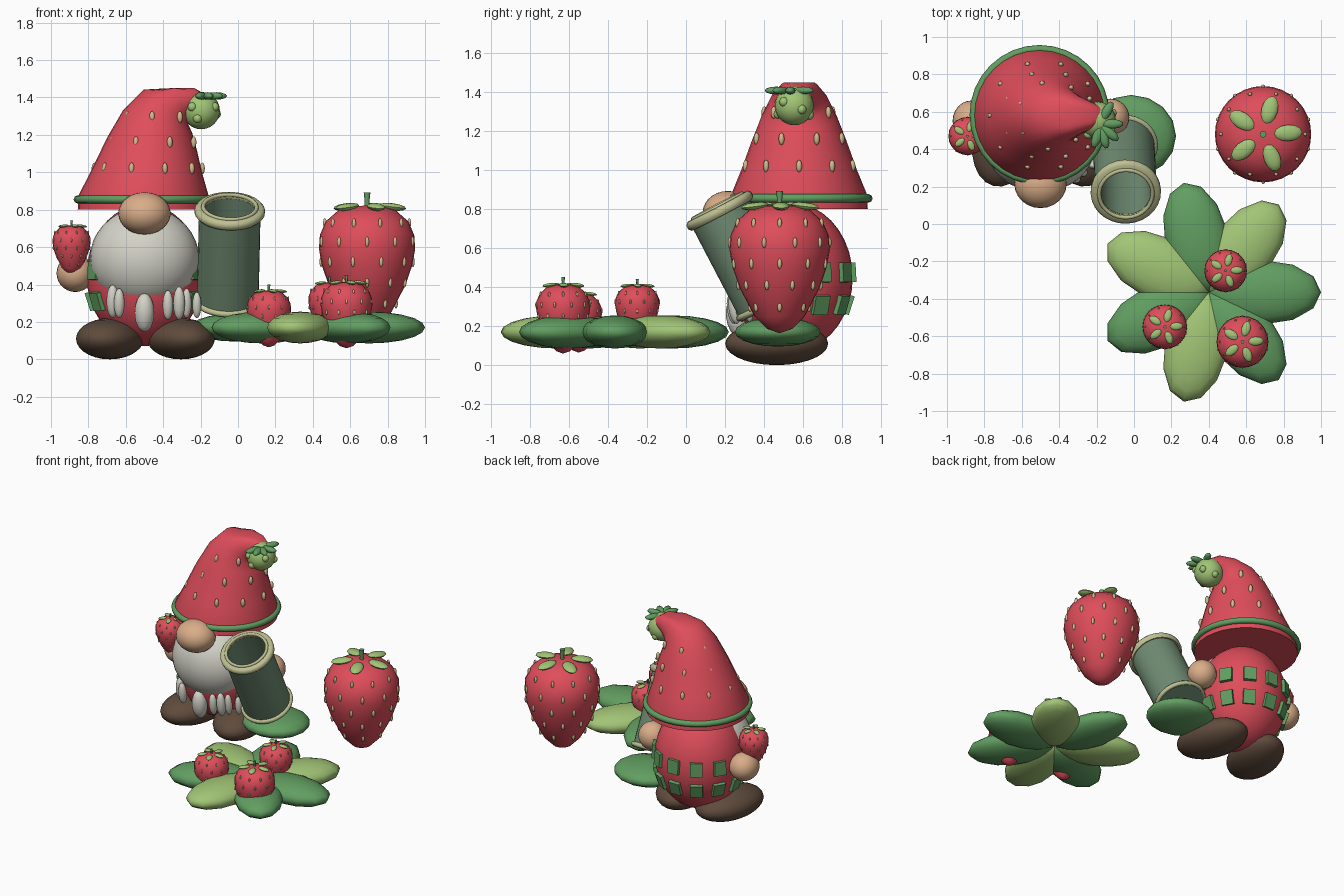
import bpy, bmesh, math
from mathutils import Matrix, Vector, Euler

if "Cube" in bpy.data.objects:
    bpy.data.objects.remove(bpy.data.objects["Cube"])

COLOURS = {
    "red": (0.74, 0.075, 0.105), "leaf_green": (0.12, 0.34, 0.12),
    "light_green": (0.36, 0.56, 0.18), "tube_green": (0.16, 0.26, 0.17),
    "skin": (0.70, 0.42, 0.25), "brown": (0.115, 0.07, 0.045),
    "rim_olive": (0.52, 0.53, 0.29), "seed_cream": (0.64, 0.50, 0.27),
    "beard_grey": (0.66, 0.65, 0.58),
}
MATS = {}
for key, c in COLOURS.items():
    MATS[key] = bpy.data.materials.new(key)
    MATS[key].diffuse_color = (*c, 1)


def finish(bm, name, mat, angle=60):
    bmesh.ops.recalc_face_normals(bm, faces=bm.faces)
    me = bpy.data.meshes.new(name)
    bm.to_mesh(me)
    bm.free()
    me.materials.append(MATS[mat])
    for p in me.polygons:
        p.use_smooth = True
    me.set_sharp_from_angle(angle=math.radians(angle))
    ob = bpy.data.objects.new(name, me)
    bpy.context.collection.objects.link(ob)
    return ob


def add_ball(bm, loc, radii, rot=(0, 0, 0), u=24, v=14):
    m = Matrix.LocRotScale(Vector(loc), Euler(rot), Vector(radii))
    bmesh.ops.create_uvsphere(bm, u_segments=u, v_segments=v, radius=1, matrix=m)


def ball(name, mat, loc, radii, rot=(0, 0, 0), u=24, v=14):
    bm = bmesh.new()
    add_ball(bm, loc, radii, rot, u, v)
    return finish(bm, name, mat)


def loft(name, mat, rings, closed=False, angle=60):
    """Skin a list of vertex-position rings, capping the ends unless closed."""
    bm = bmesh.new()
    vs = [[bm.verts.new(p) for p in ring] for ring in rings]
    n = len(vs[0])
    for k in range(len(vs) if closed else len(vs) - 1):
        a, b = vs[k], vs[(k + 1) % len(vs)]
        for i in range(n):
            bm.faces.new((a[i], a[(i + 1) % n], b[(i + 1) % n], b[i]))
    if not closed:
        bm.faces.new(vs[0])
        bm.faces.new(vs[-1])
    return finish(bm, name, mat, angle)


def circle(r, z, n=28):
    return [Vector((r * math.cos(2 * math.pi * i / n), r * math.sin(2 * math.pi * i / n), z))
            for i in range(n)]


def lathe(name, mat, profile, matrix, closed=False, angle=60, n=28):
    return loft(name, mat, [[matrix @ p for p in circle(r, z, n)] for r, z in profile],
                closed, angle)


def torus(name, mat, matrix, major, minor, z=0, n=32):
    prof = [(major + minor * math.cos(k * math.pi / 4), z + minor * math.sin(k * math.pi / 4))
            for k in range(8)]
    return lathe(name, mat, prof, matrix, True, 60, n)


# Strawberry: lathed flesh, staggered seeds, five sepals and a stem
BERRY = [(0.02, 0), (.25, .08), (.49, .32), (.79, .89), (.93, 1.3), (.99, 1.64),
         (.97, 1.92), (.85, 2.2), (.6, 2.42), (.35, 2.5), (0.02, 2.53)]


def berry_radius(h):
    for (r0, h0), (r1, h1) in zip(BERRY, BERRY[1:]):
        if h <= h1:
            return r0 + (r1 - r0) * (h - h0) / (h1 - h0)
    return 0


def strawberry(name, x, y, z, R, detail=24):
    m = Matrix.Translation((x, y, z)) @ Matrix.Scale(R, 4)
    lathe(name + "_flesh", "red", BERRY, m, n=detail)
    seeds = bmesh.new()
    for k, h in enumerate((0.52, 0.95, 1.37, 1.78, 2.16)):
        r = berry_radius(h)
        count = 7 if h < 0.6 else 10
        for i in range(count):
            a = 2 * math.pi * (i + 0.5 * (k % 2)) / count
            add_ball(seeds, m @ Vector((r * math.cos(a), r * math.sin(a), h)),
                     (.045 * R, .045 * R, .11 * R), u=6, v=5)
    finish(seeds, name + "_seeds", "seed_cream")
    sepals = bmesh.new()
    for i in range(5):
        a = 2 * math.pi * i / 5 + 0.05
        add_ball(sepals, m @ Vector((.52 * math.cos(a), .52 * math.sin(a), 2.5)),
                 (.29 * R, .17 * R, .075 * R), (0, 0.12, a), 12, 6)
    finish(sepals, name + "_sepals", "light_green")
    lathe(name + "_stem", "leaf_green", [(.055, 2.45), (.05, 2.62), (.07, 2.8)], m, n=8)


strawberry("big_berry", .69, .48, .165, .26, 32)
strawberry("held_berry", -.89, .47, .455, .103)
strawberry("back_patch_berry", .49, -.25, .12, .115)
strawberry("left_patch_berry", .165, -.55, .065, .12)
strawberry("right_patch_berry", .58, -.63, .06, .14)

# Leaf rosette with seven alternating petals, and a pad under the tube
for i in range(7):
    a = 2 * math.pi * i / 7
    ball("rosette_leaf", "light_green" if i % 2 else "leaf_green",
         (.4 + .3 * math.cos(a), -.365 + .3 * math.sin(a), .17), (.3, .17, .085),
         (0, 0, a), 12, 10)
ball("pad_leaf", "leaf_green", (-.015, .47, .17), (.24, .22, .075), u=16, v=10)

# Figure: body, feet, hands, nose
BODY, BR = Vector((-.5, .545, .45)), Vector((.31, .31, .38))
ball("body", "red", BODY, BR, u=32, v=18)
for s in (-1, 1):
    ball("foot", "brown", (-.495 + s * .19, .465, .11), (.175, .27, .11), (0, 0, s * .25))
ball("left_hand", "skin", (-.87, .55, .46), (.1, .11, .1))
ball("right_hand", "skin", (-.125, .57, .5), (.1, .1, .1))
ball("nose", "skin", (-.5, .215, .78), (.14, .13, .113))

# Two rows of square patches around the body, leaving the front to the beard
bm = bmesh.new()
for z in (.31, .475):
    k = math.sqrt(1 - ((z - BODY.z) / BR.z) ** 2)
    for i in range(12):
        a = math.radians(30 * i)
        if math.sin(a) < -.8:
            continue
        p = Vector((BODY.x + BR.x * k * math.cos(a), BODY.y + BR.y * k * math.sin(a), z))
        nrm = Vector(((p.x - BODY.x) / BR.x ** 2, (p.y - BODY.y) / BR.y ** 2,
                      (z - BODY.z) / BR.z ** 2))
        bmesh.ops.create_cube(bm, size=1, matrix=Matrix.LocRotScale(
            p, nrm.to_track_quat("Z", "Y"), Vector((.085, .1, .035))))
finish(bm, "body_patches", "leaf_green", 30)

# Beard with hanging tufts
ball("beard", "beard_grey", (-.5, .42, .54), (.292, .25, .272), u=32, v=18)
tufts = bmesh.new()
for x, y, z, r, h in ((-.67, .28, .31, .035, .09), (-.635, .25, .30, .03, .08),
                      (-.5, .26, .25, .055, .105), (-.375, .24, .29, .03, .08),
                      (-.315, .25, .30, .033, .09), (-.275, .28, .30, .028, .08),
                      (-.22, .32, .29, .025, .07)):
    add_ball(tufts, (x, y, z), (r, r, h), (0.12, 0, 0), 10, 8)
finish(tufts, "beard_tufts", "beard_grey")

# Hat: rings follow a spine that bends sideways at the tip: x, z, radius, tilt
SPINE = [(-.505, .80, .352, 0), (-.505, .875, .348, 0), (-.485, 1.0, .297, 3),
         (-.46, 1.15, .243, 8), (-.43, 1.27, .195, 18), (-.385, 1.35, .15, 38),
         (-.31, 1.385, .11, 65), (-.24, 1.385, .078, 95), (-.185, 1.365, .05, 115)]
rings = []
for x, z, r, deg in SPINE:
    t = math.radians(deg)
    rings.append([Vector((x + p.x * math.cos(t), .58 + p.y, min(z - p.x * math.sin(t), 1.45)))
                  for p in circle(r, 0, 32)])
loft("hat", "red", rings)
torus("hat_band", "leaf_green", Matrix.Translation((-.505, .583, .855)), .352, .022)
seeds = bmesh.new()
for cx, z, r, count, off in ((-.48, 1.02, .288, 10, 0), (-.455, 1.16, .236, 8, .5),
                             (-.435, 1.295, .18, 7, .1)):
    for i in range(count):
        a = 2 * math.pi * (i + off) / count
        add_ball(seeds, (cx + r * math.cos(a), .58 + r * math.sin(a), z),
                 (.015, .015, .032), u=8, v=6)
finish(seeds, "hat_seeds", "seed_cream")

# Unripe berry hanging from the tip, with bumps and a little leaf cap
P = Vector((-.197, .555, 1.33))
pom = bmesh.new()
add_ball(pom, P, (.1, .1, .1), u=20, v=12)
for d in ((-.2, -.85, -.45), (.75, -.55, .2), (.85, .4, -.2), (.1, .8, -.5), (-.5, -.8, .2)):
    add_ball(pom, P + Vector(d) * .095, (.025, .025, .025), u=8, v=6)
finish(pom, "tip_berry", "light_green")
cap = bmesh.new()
for deg in (-110, -75, -40, 0, 60):
    a = math.radians(deg)
    add_ball(cap, P + Vector((.02 + .06 * math.cos(a), .075 * math.sin(a) - .02, .078)),
             (.062, .026, .02), (0, 0, a), 10, 6)
finish(cap, "tip_leaves", "leaf_green")

# Tilted tube: hollow barrel with a rim at each end, local z along the barrel
axis = Vector((0.02, -.463, .886)).normalized()
tube = Matrix.LocRotScale(Vector((-.055, .43, .30)), axis.to_track_quat("Z", "Y"), None)
lathe("barrel", "tube_green", [(.02, 0), (.165, 0), (.165, .56), (.135, .56), (.135, .05),
                               (.02, .05)], tube, angle=40)
lathe("mouth_rim", "rim_olive", [(.137, .545), (.175, .53), (.188, .545), (.188, .565),
                                 (.175, .58), (.135, .578)], tube, True)
torus("mouth_ring", "rim_olive", tube, .143, .011, .58)
torus("base_rim", "rim_olive", tube, .166, .017, .02)

for m in bpy.data.materials:
    if m.users and not m.is_grease_pencil:
        m.use_nodes = True
        m.node_tree.nodes["Principled BSDF"].inputs["Base Color"].default_value = m.diffuse_color
